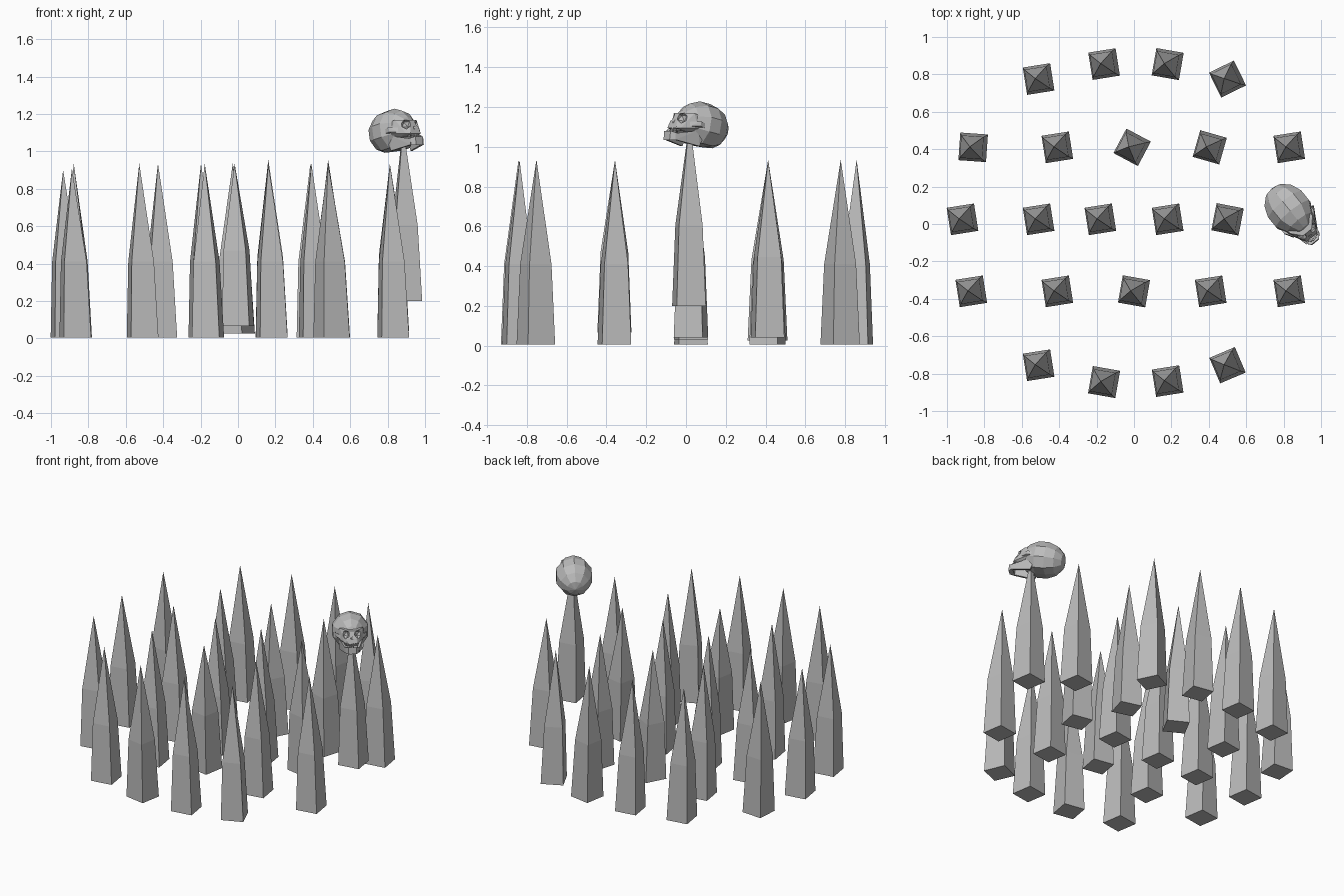
import bpy
import bmesh
from math import radians
from mathutils import Matrix, Vector

default_cube = bpy.data.objects.get("Cube")
if default_cube:
    bpy.data.objects.remove(default_cube, do_unlink=True)

stone = bpy.data.materials.new("stone grey")
stone.use_nodes = True
stone.diffuse_color = (0.5, 0.5, 0.5, 1)
for node in stone.node_tree.nodes:
    if node.type == 'BSDF_PRINCIPLED':
        node.inputs["Base Color"].default_value = stone.diffuse_color


def finish(name, bm, matrix=None):
    """Turn a bmesh into a flat shaded grey object."""
    if matrix:
        bm.transform(matrix)
    bmesh.ops.recalc_face_normals(bm, faces=bm.faces[:])
    mesh = bpy.data.meshes.new(name)
    bm.to_mesh(mesh)
    bm.free()
    mesh.materials.append(stone)
    obj = bpy.data.objects.new(name, mesh)
    bpy.context.collection.objects.link(obj)
    return obj


def hull(name, points, matrix):
    """Faceted solid wrapped around a few points."""
    bm = bmesh.new()
    for p in points:
        bm.verts.new(p)
    bmesh.ops.convex_hull(bm, input=bm.verts[:])
    loose = [v for v in bm.verts if not v.link_faces]
    bmesh.ops.delete(bm, geom=loose, context='VERTS')
    return finish(name, bm, matrix)


def mirrored(points):
    return points + [(-x, y, z) for x, y, z in points]


# Spikes: square shafts with a waist ring and a slightly leaning tip
def spike(name, x, y, turn=9, bottom=0.005, tip=0.935):
    bm = bmesh.new()
    spin = Matrix.Rotation(radians(turn), 3, 'Z')
    rings = []
    for half, z, lean in ((0.074, bottom, 0), (0.06, bottom + 0.405, -0.008)):
        rings.append([bm.verts.new(spin @ Vector((sx * half, sy * half, 0))
                                   + Vector((x + lean, y, z)))
                      for sx, sy in ((-1, -1), (1, -1), (1, 1), (-1, 1))])
    low, mid = rings
    top = bm.verts.new((x - 0.018, y + 0.003, tip))
    bm.faces.new(low[::-1])
    for i in range(4):
        j = (i + 1) % 4
        bm.faces.new((low[i], low[j], mid[j], mid[i]))
        bm.faces.new((mid[i], mid[j], top))
    return finish(name, bm)


front_corner = {"turn": 23}
rows = {
    "front": [(-0.16, -0.845, {"turn": -10}), (0.18, -0.84, {}),
              (-0.51, -0.755, {}), (0.5, -0.755, front_corner)],
    "front_inner": [(-0.87, -0.36, {"tip": 0.91}), (-0.41, -0.36, {}),
                    (0, -0.36, {"turn": -10, "bottom": 0.065}),
                    (0.41, -0.36, {}), (0.83, -0.36, {})],
    "middle": [(-0.917, 0.025, {"tip": 0.9}), (-0.51, 0.025, {}), (-0.18, 0.025, {}),
               (0.18, 0.025, {"bottom": 0.03, "tip": 0.955}),
               (0.5, 0.025, {"turn": -11, "bottom": 0.04, "tip": 0.955})],
    "back_inner": [(-0.86, 0.41, {"turn": -4}), (-0.41, 0.41, {}),
                   (-0.01, 0.41, {"turn": -28, "bottom": 0.025}),
                   (0.405, 0.41, {"turn": -16}), (0.83, 0.41, {"bottom": 0.04})],
    "back": [(-0.16, 0.855, {}), (0.18, 0.855, {"turn": -10}),
             (-0.51, 0.775, {}), (0.5, 0.775, {"turn": 26})],
}
for row, items in rows.items():
    for i, (x, y, options) in enumerate(items):
        spike(f"{row}_spike_{i + 1}", x, y, **options)
spike("skull_spike", 0.9, 0.015, bottom=0.2, tip=1.13)

# Skull placement: turned toward the front left and looking slightly up
pose = (Matrix.Translation((0.83, 0.077, 1.105))
        @ Matrix.Rotation(radians(39), 4, 'Z')
        @ Matrix.Rotation(radians(-12), 4, 'X'))

# Cranium: low-poly ball, narrowed toward the face and flattened beneath
bm = bmesh.new()
bmesh.ops.create_uvsphere(bm, u_segments=10, v_segments=7, radius=1)
bm.transform(Matrix.Rotation(radians(90), 4, 'X'))
for v in bm.verts:
    if v.co.y < -0.3:
        v.co.x *= 0.9
    v.co.z = max(v.co.z, -0.85)
    v.co = Vector((v.co.x * 0.123, v.co.y * 0.15, v.co.z * 0.122))
cranium = finish("cranium", bm, pose)

# Face: brow, cheeks and upper jaw
face = hull("face", mirrored([
    (0.075, -0.115, 0.04), (0.085, -0.05, 0.03), (0.09, -0.09, -0.03),
    (0.03, -0.165, 0.03), (0.05, -0.165, -0.045), (0.035, -0.185, -0.05),
    (0.028, -0.18, -0.02), (0.06, -0.06, -0.06)]), pose)

# Eye sockets and nose hole cut through face and cranium
cutters = []
for x, y, z, r in ((0.042, -0.165, 0.008, 0.03), (-0.042, -0.165, 0.008, 0.03),
                   (0, -0.19, -0.012, 0.018)):
    bm = bmesh.new()
    bmesh.ops.create_icosphere(bm, subdivisions=1, radius=r)
    cutter = finish("socket_cutter", bm, pose @ Matrix.Translation((x, y, z)))
    cutter.hide_render = True
    cutters.append(cutter)
for part in (cranium, face):
    for cutter in cutters:
        cut = part.modifiers.new("socket", 'BOOLEAN')
        cut.operation = 'DIFFERENCE'
        cut.solver = 'EXACT'
        cut.object = cutter
    bpy.context.view_layer.update()
    evaluated = part.evaluated_get(bpy.context.evaluated_depsgraph_get())
    carved = bpy.data.meshes.new_from_object(evaluated)
    part.modifiers.clear()
    part.data = carved
for cutter in cutters:
    bpy.data.objects.remove(cutter, do_unlink=True)

# Lower jaw: two rails joined by a chin, hanging open
for side, s in (("left", 1), ("right", -1)):
    hull(f"{side}_jaw_rail", [(s * x, y, z) for x, y, z in (
        (0.08, -0.03, -0.04), (0.065, -0.03, -0.04), (0.075, -0.05, -0.115),
        (0.06, -0.05, -0.115), (0.078, -0.075, -0.04), (0.045, -0.19, -0.078),
        (0.032, -0.18, -0.078), (0.045, -0.185, -0.11), (0.03, -0.175, -0.11))], pose)
    hull(f"{side}_cheekbone", [(s * x, y, z) for x, y, z in (
        (0.07, -0.13, -0.005), (0.075, -0.13, -0.028), (0.102, -0.085, 0.005),
        (0.102, -0.085, -0.02), (0.1, -0.02, -0.005), (0.1, -0.02, -0.025),
        (0.085, -0.08, -0.01))], pose)
hull("chin", mirrored([
    (0.046, -0.185, -0.075), (0.046, -0.18, -0.11), (0.026, -0.21, -0.07),
    (0.024, -0.205, -0.115), (0.03, -0.178, -0.078), (0.03, -0.175, -0.11)]), pose)

# Teeth: short blocks along both jaws
for i in range(-2, 3):
    for name, z, y in (("upper_tooth", -0.052, -0.175), ("lower_tooth", -0.07, -0.195)):
        bm = bmesh.new()
        bmesh.ops.create_cube(bm, size=1)
        size = Matrix.Diagonal((0.011, 0.01, 0.018, 1))
        place = Matrix.Translation((i * 0.014, y + 0.003 * i * i, z))
        finish(f"{name}_{i + 3}", bm, pose @ place @ size)
